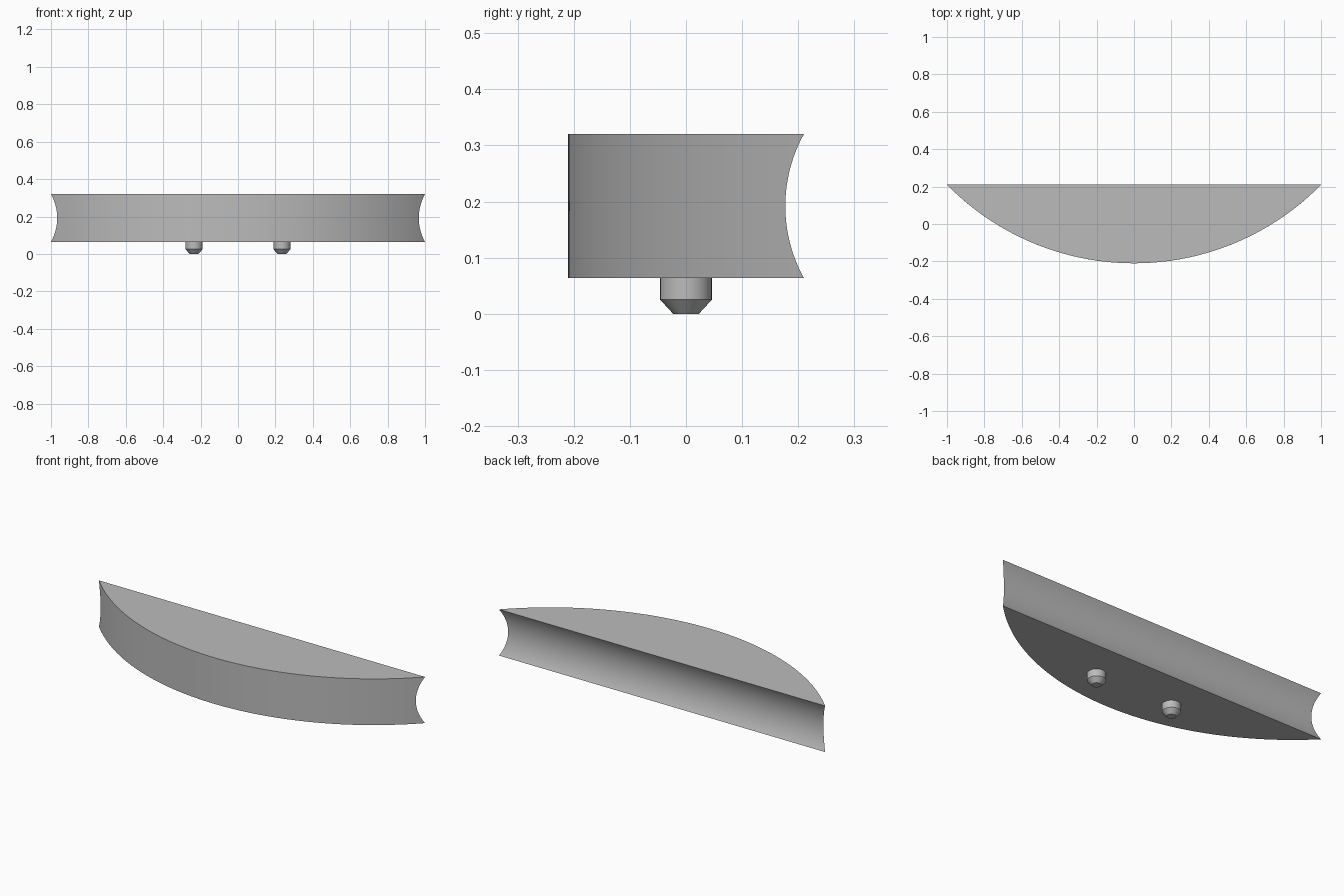
import bpy
import bmesh
from math import sin, cos, pi, sqrt, asin, radians

cube = bpy.data.objects.get("Cube")
if cube:
    bpy.data.objects.remove(cube, do_unlink=True)

grey = bpy.data.materials.new("plain grey")
grey.use_nodes = True
grey.diffuse_color = (0.5, 0.5, 0.5, 1)
grey.node_tree.nodes["Principled BSDF"].inputs["Base Color"].default_value = (0.5, 0.5, 0.5, 1)


def loft(name, rings):
    """Join closed rings of equal length, bottom to top, and cap both ends."""
    bm = bmesh.new()
    loops = [[bm.verts.new(p) for p in ring] for ring in rings]
    count = len(loops[0])
    for low, high in zip(loops, loops[1:]):
        for i in range(count):
            j = (i + 1) % count
            bm.faces.new((low[i], low[j], high[j], high[i]))
    bm.faces.new(loops[0][::-1])
    bm.faces.new(loops[-1])
    bmesh.ops.recalc_face_normals(bm, faces=bm.faces)
    mesh = bpy.data.meshes.new(name)
    bm.to_mesh(mesh)
    bm.free()
    mesh.materials.append(grey)
    obj = bpy.data.objects.new(name, mesh)
    bpy.context.collection.objects.link(obj)
    bpy.ops.object.select_all(action="DESELECT")
    obj.select_set(True)
    bpy.context.view_layer.objects.active = obj
    bpy.ops.object.shade_smooth_by_angle(angle=radians(30))
    return obj


# Body: bowed front wall, with a round groove along the straight back
BOTTOM, TOP, BACK, DEPTH = 0.064, 0.32, 0.21, 0.42
GROOVE = 0.033
front_radius = (1 + DEPTH ** 2) / (2 * DEPTH)
centre_y = front_radius - BACK
half = (TOP - BOTTOM) / 2
groove_radius = (half ** 2 + GROOVE ** 2) / (2 * GROOVE)
groove_angle = asin(half / groove_radius)
LEVELS, SEGMENTS = 24, 96

body_rings = []
for k in range(LEVELS + 1):
    t = groove_angle * (2 * k / LEVELS - 1)
    z = BOTTOM + half + groove_radius * sin(t)
    back_y = BACK - GROOVE + groove_radius * (1 - cos(t))
    width = sqrt(front_radius ** 2 - (centre_y - back_y) ** 2)
    sweep = asin(width / front_radius)
    angles = [sweep * (2 * i / SEGMENTS - 1) for i in range(SEGMENTS + 1)]
    body_rings.append([(front_radius * sin(a), centre_y - front_radius * cos(a), z)
                       for a in angles])
loft("body", body_rings)

# Two chamfered locating pegs underneath
PEG_PROFILE = [(0.023, 0), (0.046, 0.025), (0.046, 0.068)]
for side, x in (("left", 0.235), ("right", -0.235)):
    loft(side + "_peg", [[(x + r * cos(2 * pi * i / 48), r * sin(2 * pi * i / 48), z)
                          for i in range(48)] for r, z in PEG_PROFILE])
